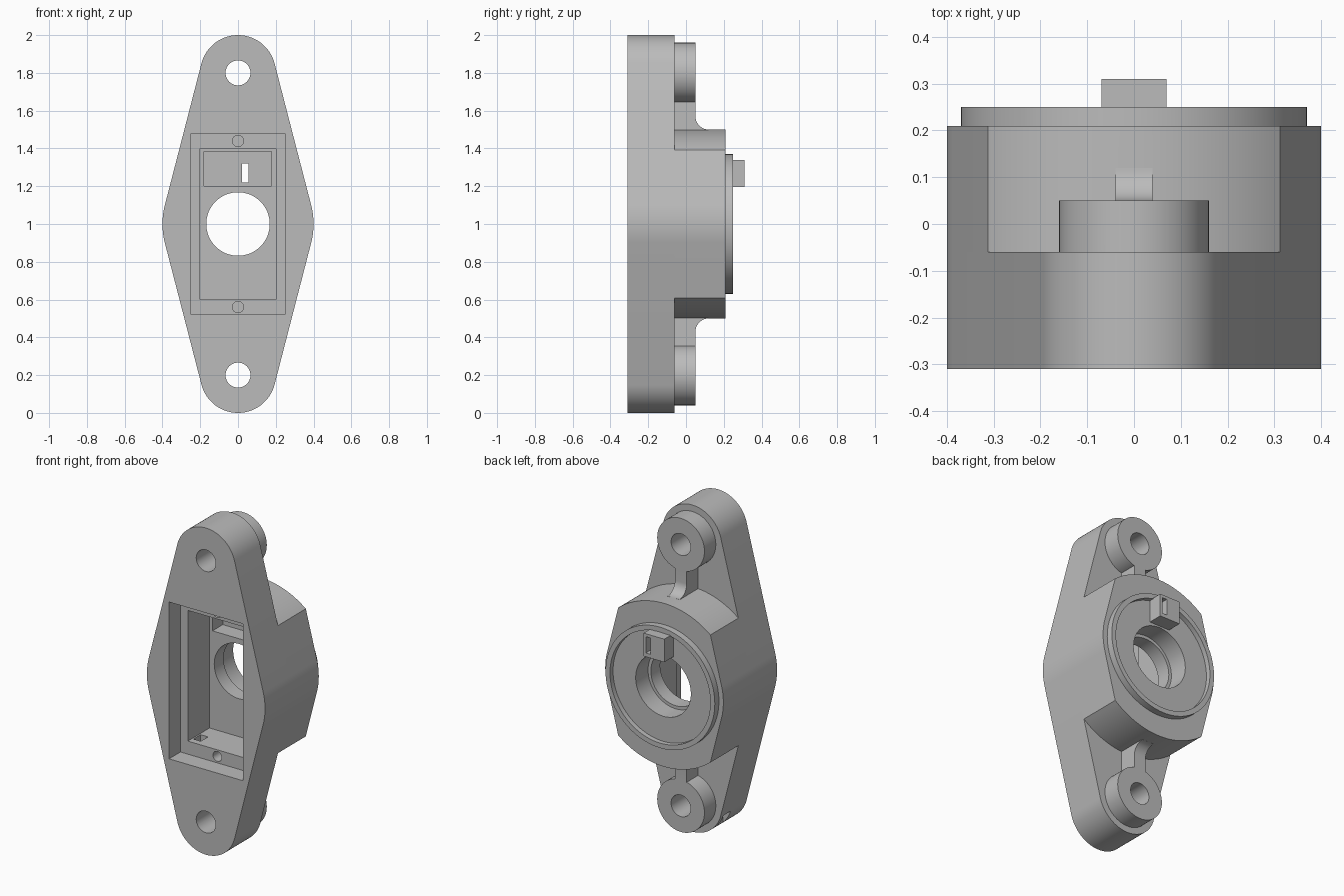
import bpy, bmesh, math
from mathutils import Vector

if "Cube" in bpy.data.objects:
    bpy.data.objects.remove(bpy.data.objects["Cube"], do_unlink=True)

MID = 1.0           # height of the bore axis
ENDS = (1.8, 0.2)   # heights of the two mounting holes

grey = bpy.data.materials.new("plain_grey")
grey.use_nodes = True
grey.diffuse_color = (0.5, 0.5, 0.5, 1)
grey.node_tree.nodes["Principled BSDF"].inputs["Base Color"].default_value = (0.5, 0.5, 0.5, 1)


def extrude(name, points, vec):
    """Solid made by sweeping a flat outline along a vector."""
    bm = bmesh.new()
    face = bm.faces.new([bm.verts.new(p) for p in points])
    out = bmesh.ops.extrude_face_region(bm, geom=[face])
    moved = [g for g in out["geom"] if isinstance(g, bmesh.types.BMVert)]
    bmesh.ops.translate(bm, verts=moved, vec=Vector(vec))
    bmesh.ops.recalc_face_normals(bm, faces=bm.faces)
    mesh = bpy.data.meshes.new(name)
    bm.to_mesh(mesh)
    bm.free()
    mesh.materials.append(grey)
    obj = bpy.data.objects.new(name, mesh)
    bpy.context.collection.objects.link(obj)
    return obj


def prism(name, outline, y0, y1):
    return extrude(name, [(x, y0, z) for x, z in outline], (0, y1 - y0, 0))


def arc(cz, r, a0, a1, n=24):
    return [(r * math.cos(a0 + (a1 - a0) * i / n), cz + r * math.sin(a0 + (a1 - a0) * i / n))
            for i in range(n + 1)]


def disc(name, z, r, y0, y1, n=64):
    return prism(name, arc(z, r, 0, math.tau, n)[:-1], y0, y1)


def box(name, x0, x1, y0, y1, z0, z1):
    return prism(name, [(x0, z0), (x1, z0), (x1, z1), (x0, z1)], y0, y1)


def combine(body, part, op):
    mod = body.modifiers.new(op, "BOOLEAN")
    mod.operation, mod.solver, mod.object = op, "EXACT", part
    with bpy.context.temp_override(object=body, active_object=body, selected_objects=[body]):
        bpy.ops.object.modifier_apply(modifier=mod.name)
    bpy.data.objects.remove(part, do_unlink=True)


def add(part):
    combine(housing, part, "UNION")


def cut(part):
    combine(housing, part, "DIFFERENCE")


# Flange: tangent outline around a large middle circle and two end circles
tilt = math.asin(0.25)
right_side = arc(MID, 0.4, -tilt, tilt, 16)
left_side = arc(MID, 0.4, math.pi - tilt, math.pi + tilt, 16)
flange = (right_side + arc(ENDS[0], 0.2, tilt, math.pi - tilt, 32)
          + left_side + arc(ENDS[1], 0.2, math.pi + tilt, math.tau - tilt, 32))
housing = prism("mounting_housing", flange, -0.31, -0.06)

# Boss: round top and bottom, sides flush with the flange
corner = tilt + math.acos(0.8)
boss = (right_side + arc(MID, 0.5, corner, math.pi - corner, 32)
        + left_side + arc(MID, 0.5, math.pi + corner, math.tau - corner, 32))
add(prism("boss", boss, -0.06, 0.21))

# Screw pads and filleted ribs joining them to the boss
for z, side in zip(ENDS, (1, -1)):
    add(disc("screw_pad", z, 0.16, -0.1, 0.05))
    rib = [(0.12, 0.45), (-0.1, 0.45), (-0.1, 0.7), (0.05, 0.7)]
    for i in range(13):
        t = math.pi / 2 * i / 12
        rib.append((0.12 - 0.07 * math.cos(t), 0.57 - 0.07 * math.sin(t)))
    add(extrude("rib", [(-0.04, y, MID + side * h) for y, h in rib], (0.08, 0, 0)))

# Raised lip with shallow recess, then the key block on its floor
add(disc("lip", MID, 0.37, 0.18, 0.25, 96))
cut(disc("lip_recess", MID, 0.34, 0.22, 0.4, 96))
add(box("key_block", -0.07, 0.07, 0.19, 0.31, 1.197, 1.338))

# Front cavity: shallow seat, deep chamber, key pocket and slot
cut(box("cover_seat", -0.25, 0.25, -0.4, -0.2, 0.52, 1.48))
cut(box("chamber", -0.2, 0.2, -0.3, 0.01, 0.6, 1.4))
cut(box("key_pocket", -0.18, 0.178, -0.1, 0.11, 1.2, 1.385))
cut(box("key_slot", 0.022, 0.055, 0.0, 0.4, 1.22, 1.32))

# Stepped bore
cut(disc("bore", MID, 0.168, -0.1, 0.4))
cut(disc("counterbore", MID, 0.187, 0.1, 0.4))

# Mounting holes and blind cover-screw holes
for z, pilot in zip(ENDS, (1.44, 0.56)):
    cut(disc("mounting_hole", z, 0.066, -0.5, 0.3, 48))
    cut(disc("pilot_hole", pilot, 0.03, -0.25, -0.05, 24))

# Cable channel from the chamber to the lower edge
cut(box("cable_channel", -0.19, -0.14, -0.16, -0.09, 0.02, 0.65))

# Smooth curved walls, keep edges crisp
bpy.ops.object.select_all(action="DESELECT")
housing.select_set(True)
bpy.context.view_layer.objects.active = housing
bpy.ops.object.shade_smooth_by_angle(angle=math.radians(30))
